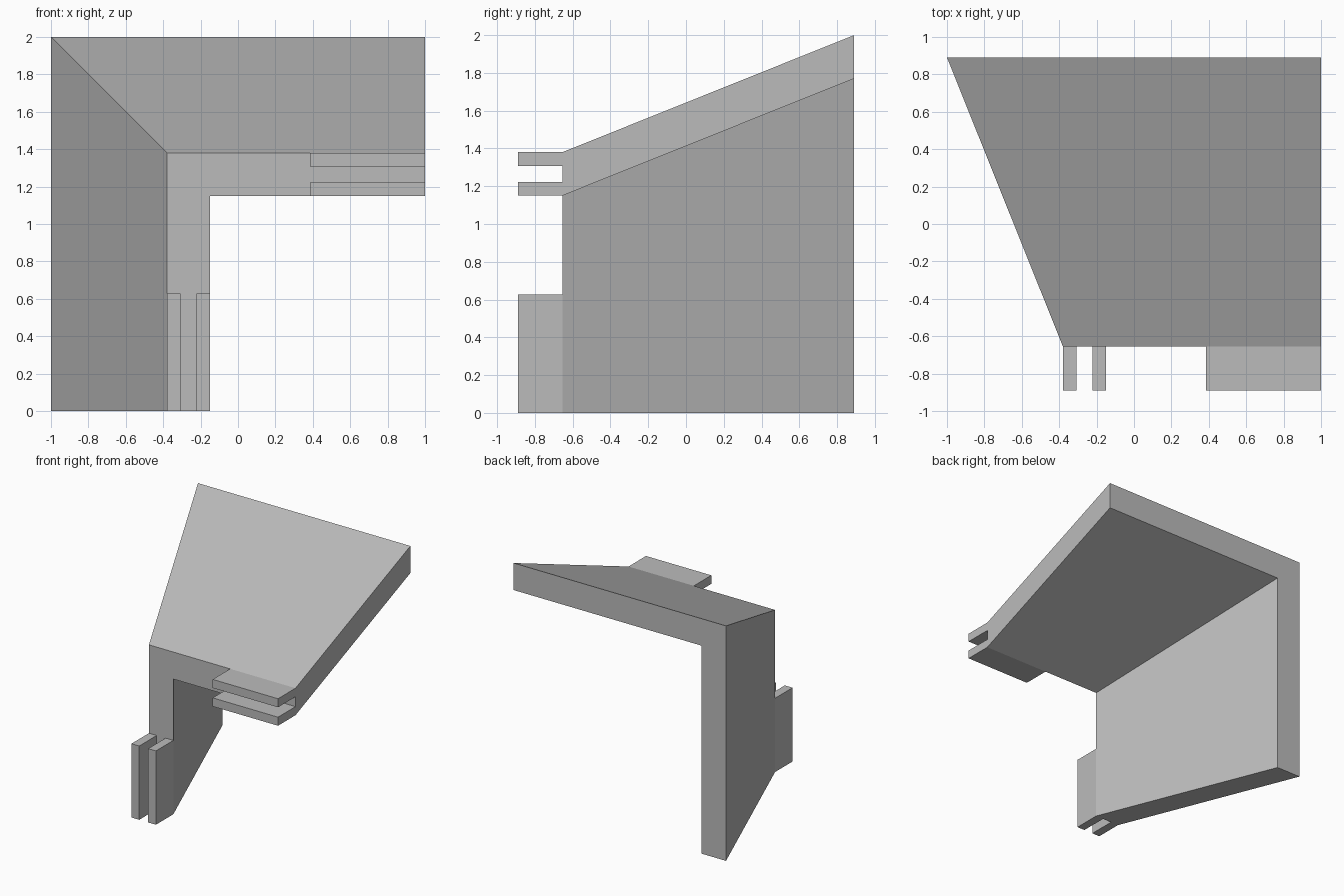
import bpy, bmesh
from mathutils import Vector

cube = bpy.data.objects.get("Cube")
if cube:
    bpy.data.objects.remove(cube, do_unlink=True)

FRONT, BACK, TAB = -0.655, 0.89, -0.89
FLARE = 0.62
XS = [-0.38, -0.307, -0.223, -0.15, 0.385, 1.0]
ZS = [0.0, 0.628, 1.15, 1.223, 1.307, 1.38]

# L-shaped front section, divided where the tabs attach
bm = bmesh.new()
grid = [[bm.verts.new((x, FRONT, z)) for z in ZS] for x in XS]
tabs = []
for i in range(5):
    for j in range(5):
        if i < 3 or j > 1:
            face = bm.faces.new((grid[i][j], grid[i + 1][j],
                                 grid[i + 1][j + 1], grid[i][j + 1]))
            if (j == 0 and i in (0, 2)) or (i == 4 and j in (2, 4)):
                tabs.append((face.calc_center_median().x, face.calc_center_median().z))
bmesh.ops.delete(bm, geom=[v for v in bm.verts if not v.link_faces], context='VERTS')


def extrude(faces):
    result = bmesh.ops.extrude_face_region(bm, geom=faces)
    return [v for v in result["geom"] if isinstance(v, bmesh.types.BMVert)]


# Flared walls: the leg spreads outward and the arm rises toward the back
for v in extrude(bm.faces[:]):
    x, z = v.co.x, v.co.z
    v.co = Vector((x - FLARE * (x < -0.14), BACK, z + FLARE * (z > 1.14)))

# Paired connector tabs
bm.faces.ensure_lookup_table()
tab_faces = []
for f in bm.faces:
    c = f.calc_center_median()
    if abs(c.y - FRONT) < 0.001 and any(abs(c.x - x) + abs(c.z - z) < 0.001 for x, z in tabs):
        tab_faces.append(f)
for v in extrude(tab_faces):
    v.co.y = TAB

# Merge flat regions
bmesh.ops.recalc_face_normals(bm, faces=bm.faces[:])
bmesh.ops.dissolve_limit(bm, angle_limit=0.01, verts=bm.verts[:], edges=bm.edges[:])
bmesh.ops.recalc_face_normals(bm, faces=bm.faces[:])

mesh = bpy.data.meshes.new("corner_bracket")
bm.to_mesh(mesh)
bm.free()
bracket = bpy.data.objects.new("corner_bracket", mesh)
bpy.context.collection.objects.link(bracket)

# Plain grey finish
grey = bpy.data.materials.new("grey")
grey.use_nodes = True
colour = (0.5, 0.5, 0.5, 1)
grey.diffuse_color = colour
grey.node_tree.nodes["Principled BSDF"].inputs["Base Color"].default_value = colour
mesh.materials.append(grey)

bpy.ops.object.select_all(action='DESELECT')
bracket.select_set(True)
bpy.context.view_layer.objects.active = bracket
bpy.ops.object.shade_smooth_by_angle()
